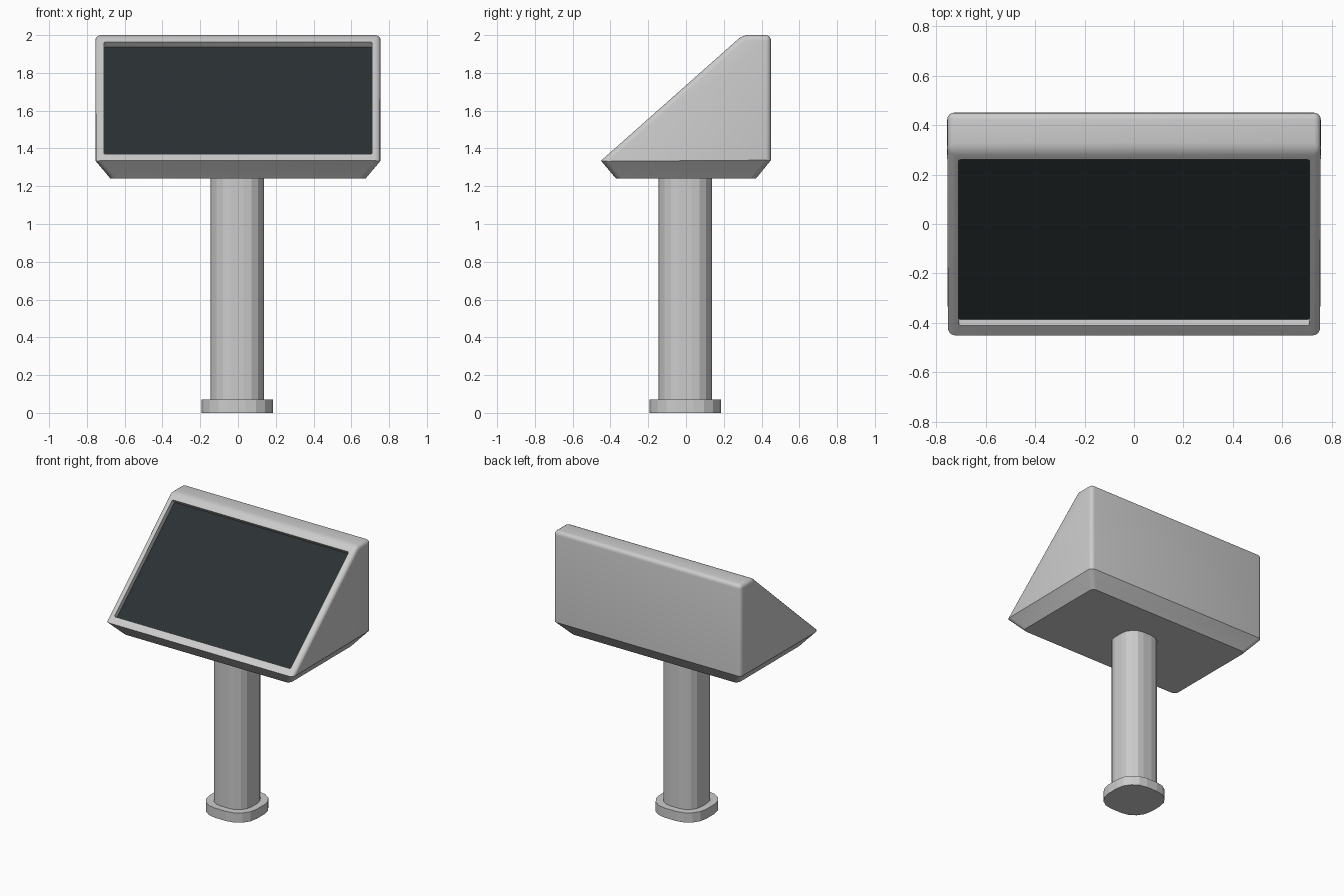
import bpy, bmesh, math
from mathutils import Vector, Matrix

if "Cube" in bpy.data.objects:
    bpy.data.objects.remove(bpy.data.objects["Cube"])


def to_object(name, bm, smooth=0):
    bmesh.ops.recalc_face_normals(bm, faces=bm.faces)
    me = bpy.data.meshes.new(name)
    bm.to_mesh(me)
    bm.free()
    ob = bpy.data.objects.new(name, me)
    bpy.context.collection.objects.link(ob)
    if smooth:
        bpy.ops.object.select_all(action='DESELECT')
        ob.select_set(True)
        bpy.context.view_layer.objects.active = ob
        bpy.ops.object.shade_smooth_by_angle(angle=math.radians(smooth))
    return ob


def rounded_post(name, half, radius, z0, z1, segs):
    """Upright post with a rounded-square cross-section."""
    bm = bmesh.new()
    ring = []
    for q in range(4):
        mid = math.pi / 4 + q * math.pi / 2
        c = Vector((math.cos(mid), math.sin(mid), 0)) * (half - radius) * math.sqrt(2)
        for i in range(segs + 1):
            a = (q + i / segs) * math.pi / 2
            p = c + Vector((math.cos(a), math.sin(a), 0)) * radius
            ring.append(bm.verts.new((p.x - 0.004, p.y - 0.004, z0)))
    face = bm.faces.new(ring)
    top = bmesh.ops.extrude_face_region(bm, geom=[face])['geom']
    bmesh.ops.translate(bm, vec=(0, 0, z1 - z0),
                        verts=[g for g in top if isinstance(g, bmesh.types.BMVert)])
    return to_object(name, bm)


# Foot and pole
rounded_post("foot", 0.19, 0.145, 0, 0.07, 4)
rounded_post("pole", 0.141, 0.107, 0.06, 1.25, 4)

# Console head: sloping wedge on a tapered skirt
W, D, SEAM, TOP, RIDGE = 0.755, 0.45, 1.335, 2.0, 0.30
bm = bmesh.new()
rings = []
for w, y0, y1, z in ((0.675, -0.37, 0.37, 1.24), (W, -D, D, SEAM), (W, RIDGE, D, TOP)):
    rings.append([bm.verts.new(p) for p in ((-w, y0, z), (w, y0, z), (w, y1, z), (-w, y1, z))])
bm.faces.new(rings[0])
bm.faces.new(rings[2])
for a, b in zip(rings, rings[1:]):
    for i in range(4):
        j = (i + 1) % 4
        bm.faces.new((a[i], a[j], b[j], b[i]))
bmesh.ops.recalc_face_normals(bm, faces=bm.faces)
# round every edge except the seam and the underside outline
soft = [e for e in bm.edges if max(v.co.z for v in e.verts) > SEAM + 0.01
        or abs(e.verts[0].co.z - e.verts[1].co.z) > 0.01]
bmesh.ops.bevel(bm, geom=soft, offset=0.028, segments=4, profile=0.5, affect='EDGES')

# Screen recess in the sloping face
slope = Vector((0, RIDGE + D, TOP - SEAM)).normalized()
normal = Vector((0, -slope.z, slope.y))
origin = Vector((0, -D, SEAM))
lo, hi = 0.04 / slope.y, 0.71 / slope.y
half_w = 0.71
bm.normal_update()
face = max((f for f in bm.faces if f.normal.dot(normal) > 0.99), key=lambda f: f.calc_area())
bmesh.ops.inset_region(bm, faces=[face], thickness=0.015)
mid = face.calc_center_median()
for v in face.verts:
    v.co = origin + slope * (hi if (v.co - mid).dot(slope) > 0 else lo) \
        + Vector((math.copysign(half_w, v.co.x), 0, 0))
floor = bmesh.ops.extrude_discrete_faces(bm, faces=[face])['faces'][0]
bmesh.ops.translate(bm, vec=normal * -0.042, verts=floor.verts)
corners = [e for v in floor.verts for e in v.link_edges if e not in list(floor.edges)]
bmesh.ops.bevel(bm, geom=corners, offset=0.01, segments=3, profile=0.5, affect='EDGES')
to_object("console_head", bm, 30)

# Dark screen set into the recess
bm = bmesh.new()
bmesh.ops.create_cube(bm, size=1)
basis = Matrix((Vector((1, 0, 0)), slope, normal)).transposed().to_4x4()
centre = origin + slope * (lo + hi) / 2 - normal * 0.041
bmesh.ops.transform(bm, verts=bm.verts, matrix=Matrix.Translation(centre) @ basis
                    @ Matrix.Diagonal((2 * half_w, hi - lo, 0.01, 1)))
screen = to_object("screen", bm)
mat = bpy.data.materials.new("dark_glass")
mat.diffuse_color = (0.024, 0.031, 0.034, 1)
mat.use_nodes = True
mat.node_tree.nodes["Principled BSDF"].inputs["Base Color"].default_value = mat.diffuse_color
screen.data.materials.append(mat)
